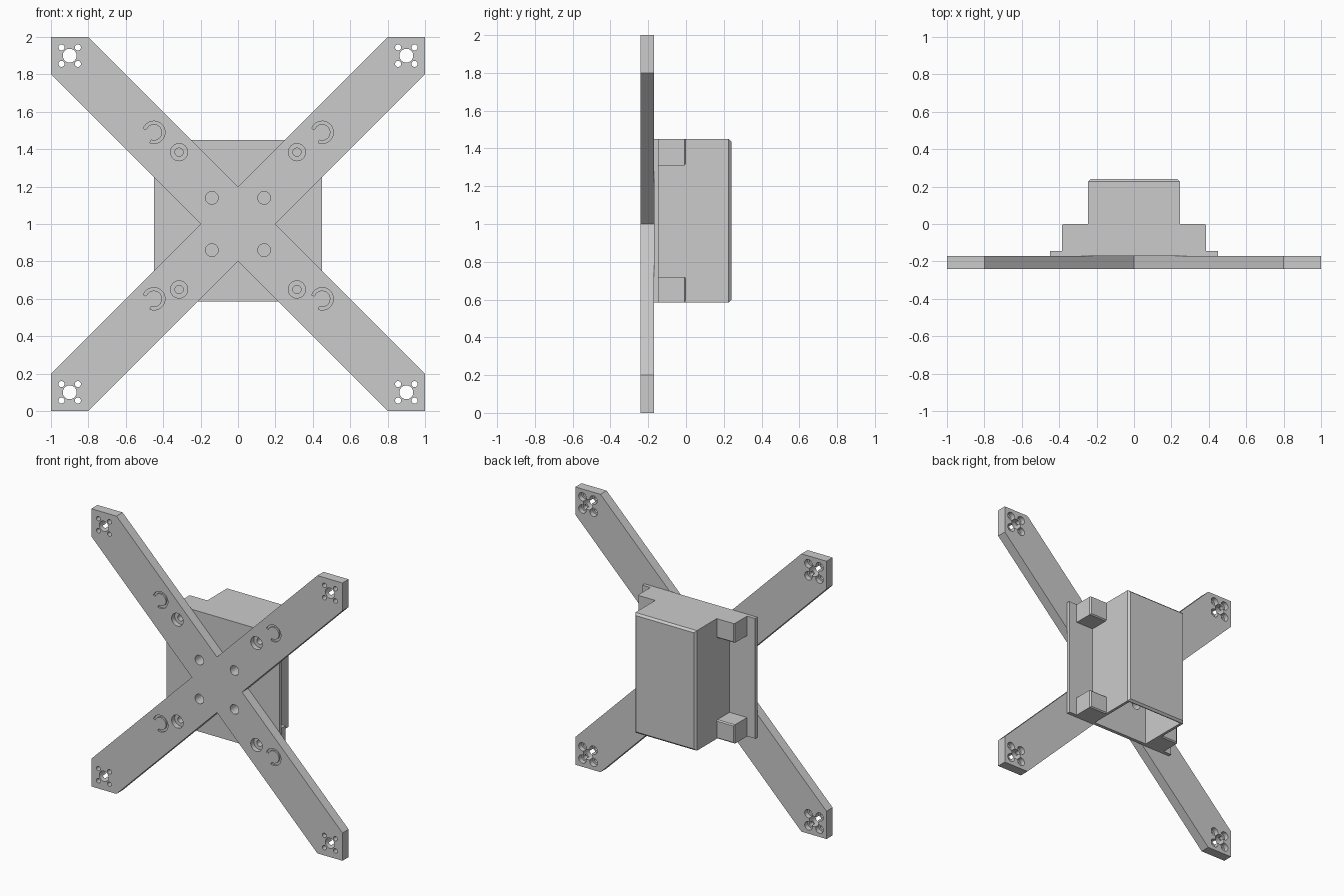
import bpy, bmesh
from math import sin, cos, pi, radians
from mathutils import Vector

cube = bpy.data.objects.get("Cube")
if cube:
    bpy.data.objects.remove(cube, do_unlink=True)

FRONT, BACK = -0.24, -0.17      # cross plate faces
FLANGE = -0.145                 # back of the mounting flange
BOTTOM, TOP = 0.585, 1.45       # housing height
CORNERS = [(sx, sz) for sx in (-1, 1) for sz in (-1, 1)]


def prism(bm, outline, y0, y1):
    """Extrude an (x, z) outline from y0 to y1."""
    face = bm.faces.new([bm.verts.new((x, y0, z)) for x, z in outline])
    ext = bmesh.ops.extrude_face_region(bm, geom=[face])["geom"]
    verts = [g for g in ext if isinstance(g, bmesh.types.BMVert)]
    bmesh.ops.translate(bm, verts=verts, vec=(0, y1 - y0, 0))


def box(bm, x0, x1, y0, y1, z0, z1):
    prism(bm, [(x0, z0), (x1, z0), (x1, z1), (x0, z1)], y0, y1)


def lathe(bm, x, z, profile, n=32):
    """Closed round cutter along y from (radius, y) steps."""
    rings = [[bm.verts.new((x + r * cos(2 * pi * i / n), y, z + r * sin(2 * pi * i / n)))
              for i in range(n)] for r, y in profile]
    for a, b in zip(rings, rings[1:]):
        for i in range(n):
            j = (i + 1) % n
            bm.faces.new((a[i], a[j], b[j], b[i]))
    bm.faces.new(rings[0])
    bm.faces.new(rings[-1])


def finish(bm, name):
    bmesh.ops.recalc_face_normals(bm, faces=bm.faces)
    mesh = bpy.data.meshes.new(name)
    bm.to_mesh(mesh)
    bm.free()
    ob = bpy.data.objects.new(name, mesh)
    bpy.context.collection.objects.link(ob)
    return ob


def chamfer(bm, width, test):
    """Bevel the edges whose midpoint passes the test."""
    edges = [e for e in bm.edges if test((e.verts[0].co + e.verts[1].co) / 2)]
    bmesh.ops.bevel(bm, geom=edges, offset=width, segments=1, affect='EDGES')


def cut(ob, cutter):
    mod = ob.modifiers.new("Cut", 'BOOLEAN')
    mod.operation = 'DIFFERENCE'
    mod.solver = 'EXACT'
    mod.use_self = True
    mod.object = cutter
    bpy.context.view_layer.objects.active = ob
    bpy.ops.object.modifier_apply(modifier=mod.name)


# X-shaped plate
quarter = [(0, 0.2), (0.8, 1), (1, 1), (1, 0.8)]
outline = []
for k in range(4):
    for x, z in quarter:
        for _ in range(k):
            x, z = z, -x
        outline.append((x, z + 1))
bm = bmesh.new()
prism(bm, outline, FRONT, BACK)
plate = finish(bm, "cross_plate")

# Mounting flange
bm = bmesh.new()
box(bm, -0.45, 0.45, BACK, FLANGE, BOTTOM, TOP)
flange = finish(bm, "mounting_flange")

# Screw posts beside the housing
posts = []
for sx, sz in CORNERS:
    z0, z1 = (TOP - 0.14, TOP) if sz > 0 else (BOTTOM, BOTTOM + 0.135)
    x0, x1 = sorted((sx * 0.245, sx * 0.385))
    bm = bmesh.new()
    box(bm, x0, x1, FLANGE, 0, z0, z1)
    chamfer(bm, 0.008, lambda m: m.y > -0.01 and abs(m.x) > 0.25 and m.z < TOP - 0.01)
    side = "left" if sx > 0 else "right"
    level = "upper" if sz > 0 else "lower"
    posts.append(finish(bm, f"{level}_{side}_screw_post"))

# Housing, hollow and open underneath
bm = bmesh.new()
box(bm, -0.245, 0.245, FLANGE, 0.24, BOTTOM, TOP)
chamfer(bm, 0.014, lambda m: m.y > 0.23)
housing = finish(bm, "housing")
bm = bmesh.new()
box(bm, -0.225, 0.225, FLANGE - 0.05, 0.22, BOTTOM - 0.1, TOP - 0.03)
cavity = finish(bm, "cavity_cutter")
cut(housing, cavity)

# Motor holes with counterbores on the back
bm = bmesh.new()
for sx, sz in CORNERS:
    cx, cz = sx * 0.9, 1 + sz * 0.9
    lathe(bm, cx, cz, [(0.037, FRONT - 0.05), (0.037, BACK + 0.05)])
    for dx, dz in CORNERS:
        lathe(bm, cx + dx * 0.044, cz + dz * 0.044,
              [(0.016, FRONT - 0.05), (0.016, -0.205), (0.03, -0.205), (0.03, BACK + 0.05)], 24)
motor_holes = finish(bm, "motor_hole_cutter")
cut(plate, motor_holes)

# Centre holes and recessed post screw holes
bm = bmesh.new()
for sx, sz in CORNERS:
    lathe(bm, sx * 0.14, 1 + sz * 0.14, [(0.034, FRONT - 0.05), (0.034, FLANGE + 0.05)])
    lathe(bm, sx * 0.315, 1.017 + sz * 0.367,
          [(0.046, FRONT - 0.05), (0.046, -0.205), (0.022, -0.205), (0.022, -0.03)])
screw_holes = finish(bm, "screw_hole_cutter")
for part in [plate, flange] + posts:
    cut(part, screw_holes)

# Shallow curved rotation marks on the arms
bm = bmesh.new()
for sx, sz in CORNERS:
    cx = sx * 0.45
    cz = 1.49 if sz > 0 else 0.6
    angles = [radians(20 + 15 * i) for i in range(19)]
    arc = [(0.06, a) for a in angles] + [(0.044, a) for a in reversed(angles)]
    prism(bm, [(cx - sx * -r * cos(a) , cz + r * sin(a)) if sx < 0 else
               (cx + r * cos(pi - a), cz + r * sin(a)) for r, a in arc],
          FRONT - 0.05, FRONT + 0.012)
marks = finish(bm, "rotation_mark_cutter")
cut(plate, marks)

for cutter in (cavity, motor_holes, screw_holes, marks):
    bpy.data.objects.remove(cutter, do_unlink=True)

# Smooth only the round holes
bpy.ops.object.select_all(action='DESELECT')
for ob in [plate, flange] + posts:
    ob.select_set(True)
bpy.context.view_layer.objects.active = plate
bpy.ops.object.shade_smooth_by_angle(angle=radians(25))
